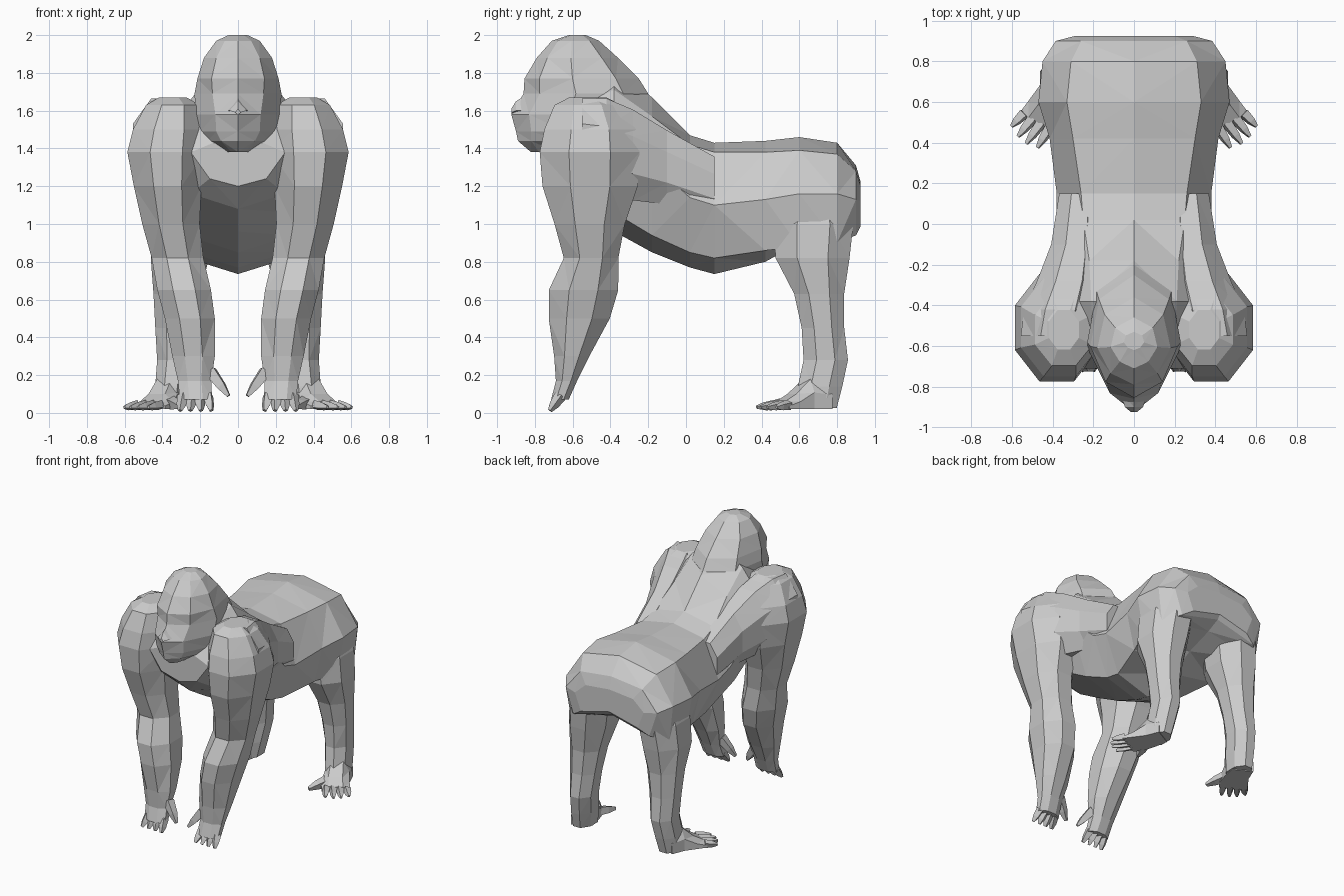
import bpy, bmesh, math
from mathutils import Vector


def loft(name, rings, mirror=False):
    """Skin a list of equal-length point rings, cap the ends, keep flat facets."""
    bm = bmesh.new()
    rows = [[bm.verts.new(p) for p in ring] for ring in rings]
    n = len(rows[0])
    for a, b in zip(rows, rows[1:]):
        for i in range(n):
            j = (i + 1) % n
            bm.faces.new((a[i], a[j], b[j], b[i]))
    bm.faces.new(rows[0])
    bm.faces.new(rows[-1])
    bmesh.ops.triangulate(bm, faces=bm.faces[:])
    bmesh.ops.recalc_face_normals(bm, faces=bm.faces[:])
    me = bpy.data.meshes.new(name)
    bm.to_mesh(me)
    bm.free()
    ob = bpy.data.objects.new(name, me)
    bpy.context.collection.objects.link(ob)
    if mirror:
        ob.modifiers.new("Mirror", 'MIRROR').use_mirror_merge = False
    return ob


def box_ring(h, u0, u1, v0, v1, n=8, upright=False):
    """N-gon filling the given extents, horizontal at z=h or upright at y=h."""
    k = 0.53
    out = []
    for i in range(n):
        t = 2 * math.pi * (i + 0.5) / n
        u = (u0 + u1) / 2 + (u1 - u0) * k * math.cos(t)
        v = (v0 + v1) / 2 + (v1 - v0) * k * math.sin(t)
        out.append((u, h, v) if upright else (u, v, h))
    return out


def mirrored_ring(half):
    """Complete a half profile that starts and ends on the centre plane."""
    return half + [(-x, y, z) for x, y, z in half[-2:0:-1]]


def digit(name, a, b, r0, r1):
    """Tapered four-sided finger or toe."""
    a, b = Vector(a), Vector(b)
    d = (b - a).normalized()
    u = d.cross(Vector((0.3, 0.2, 1))).normalized()
    v = d.cross(u)
    ring = lambda c, r: [c + (u * math.cos(t) + v * math.sin(t)) * r
                         for t in (i * math.pi / 2 + math.pi / 4 for i in range(4))]
    return loft(name, [ring(a, r0), ring(a.lerp(b, 0.6), (r0 * 2 + r1) / 3), ring(b, r1)], True)


# Torso: y, top z, (x, z) upper, side, lower, bottom z
torso = [
    (.925, 1.22, .20, 1.20, .29, 1.12, .24, .99, 1.05),
    (.90, 1.31, .26, 1.28, .385, 1.13, .32, .94, 1.02),
    (.80, 1.43, .31, 1.37, .45, 1.16, .42, .90, .97),
    (.60, 1.46, .33, 1.39, .47, 1.16, .42, .88, .90),
    (.42, 1.44, .30, 1.38, .415, 1.13, .35, .86, .80),
    (.15, 1.43, .26, 1.38, .38, 1.10, .27, .82, .735),
    (.02, 1.47, .25, 1.42, .38, 1.14, .26, .85, .77),
    (-.18, 1.67, .22, 1.57, .42, 1.32, .28, .94, .85),
    (-.38, 1.86, .21, 1.71, .44, 1.42, .28, 1.06, .96),
    (-.58, 1.75, .20, 1.62, .40, 1.42, .25, 1.16, 1.08),
    (-.71, 1.42, .13, 1.43, .25, 1.38, .15, 1.24, 1.20)]
loft("torso", [mirrored_ring([(0, y, t), (a, y, b), (c, y, d), (e, y, f), (0, y, g)])
               for y, t, a, b, c, d, e, f, g in torso])

# Shoulder blades carrying the arms into the back
blade = [
    (.15, .16, .37, 1.04, 1.36),
    (-.10, .16, .41, 1.10, 1.50),
    (-.28, .16, .48, 1.12, 1.61),
    (-.42, .18, .545, 1.15, 1.67),
    (-.55, .22, .56, 1.20, 1.67)]
loft("shoulder_blade", [box_ring(*s, upright=True) for s in blade], True)

# Head: z, front y, back y, half width, cheek width
head = [
    (2.0, -.62, -.53, .05, .03),
    (1.97, -.71, -.46, .115, .07),
    (1.88, -.79, -.36, .18, .115),
    (1.77, -.855, -.25, .215, .14),
    (1.69, -.86, -.20, .23, .135),
    (1.58, -.925, -.20, .225, .12),
    (1.49, -.90, -.28, .20, .115),
    (1.44, -.89, -.35, .16, .09),
    (1.38, -.82, -.50, .06, .035)]
loft("head", [mirrored_ring([(0, f, z), (c, f + (b - f) * .13, z), (w, f + (b - f) * .42, z),
                             (w * .8, f + (b - f) * .8, z), (0, b, z)])
              for z, f, b, w, c in head])

# Nose wedge
loft("nose", [mirrored_ring([(0, y, zt), (w, y, zb), (0, y, zb - .01)])
              for y, zt, zb, w in ((-.82, 1.70, 1.60, .07), (-.90, 1.65, 1.60, .045),
                                   (-.925, 1.61, 1.59, .015))])

# Arms from shoulder to knuckles
arm = [
    (1.67, .27, .42, -.62, -.42),
    (1.63, .20, .49, -.70, -.34),
    (1.50, .17, .56, -.755, -.26),
    (1.38, .17, .59, -.78, -.24),
    (1.20, .19, .555, -.765, -.25),
    (1.00, .20, .51, -.70, -.32),
    (.82, .18, .46, -.65, -.355),
    (.65, .14, .43, -.73, -.355),
    (.50, .12, .39, -.73, -.40),
    (.30, .12, .35, -.70, -.51),
    (.17, .14, .32, -.69, -.575),
    (.07, .135, .31, -.715, -.62)]
loft("arm", [box_ring(*s) for s in arm], True)

# Fingers and thumb
for i in range(4):
    x = .16 + i * .043
    digit("finger", (x, -.665, .09), (x + (i - 1.5) * .012, -.72, .012), .033, .012)
digit("thumb", (.145, -.63, .22), (.05, -.67, .09), .04, .012)

# Legs from hip to heel
leg = [
    (1.15, .17, .40, .56, .82),
    (1.00, .12, .45, .46, .89),
    (.82, .15, .465, .47, .87),
    (.63, .20, .45, .57, .84),
    (.45, .23, .44, .61, .84),
    (.28, .25, .43, .62, .86),
    (.14, .27, .44, .59, .83),
    (.025, .29, .44, .58, .80)]
loft("leg", [box_ring(*s) for s in leg], True)

# Splayed foot: centre x, y, half width, height
foot = [(.36, .74, .075, .16), (.39, .64, .085, .18), (.43, .56, .10, .10), (.475, .50, .10, .06)]
side = Vector((.88, .47, 0))
loft("foot", [[Vector((x, y, 0)) + side * (w * s) + Vector((0, 0, z)) for s, z in
               ((-1, .02), (1, .02), (1, h * .6), (.5, h), (-.5, h), (-1, h * .6))]
              for x, y, w, h in foot], True)

# Toes and the opposed big toe
for i, tip in enumerate(((.475, .375), (.53, .395), (.57, .43), (.602, .48))):
    s = (i - 1.5) * .048
    digit("toe", (.475 + side.x * s, .51 + side.y * s, .042), (*tip, .03), .03, .01)
digit("big_toe", (.37, .58, .06), (.31, .41, .035), .042, .015)
